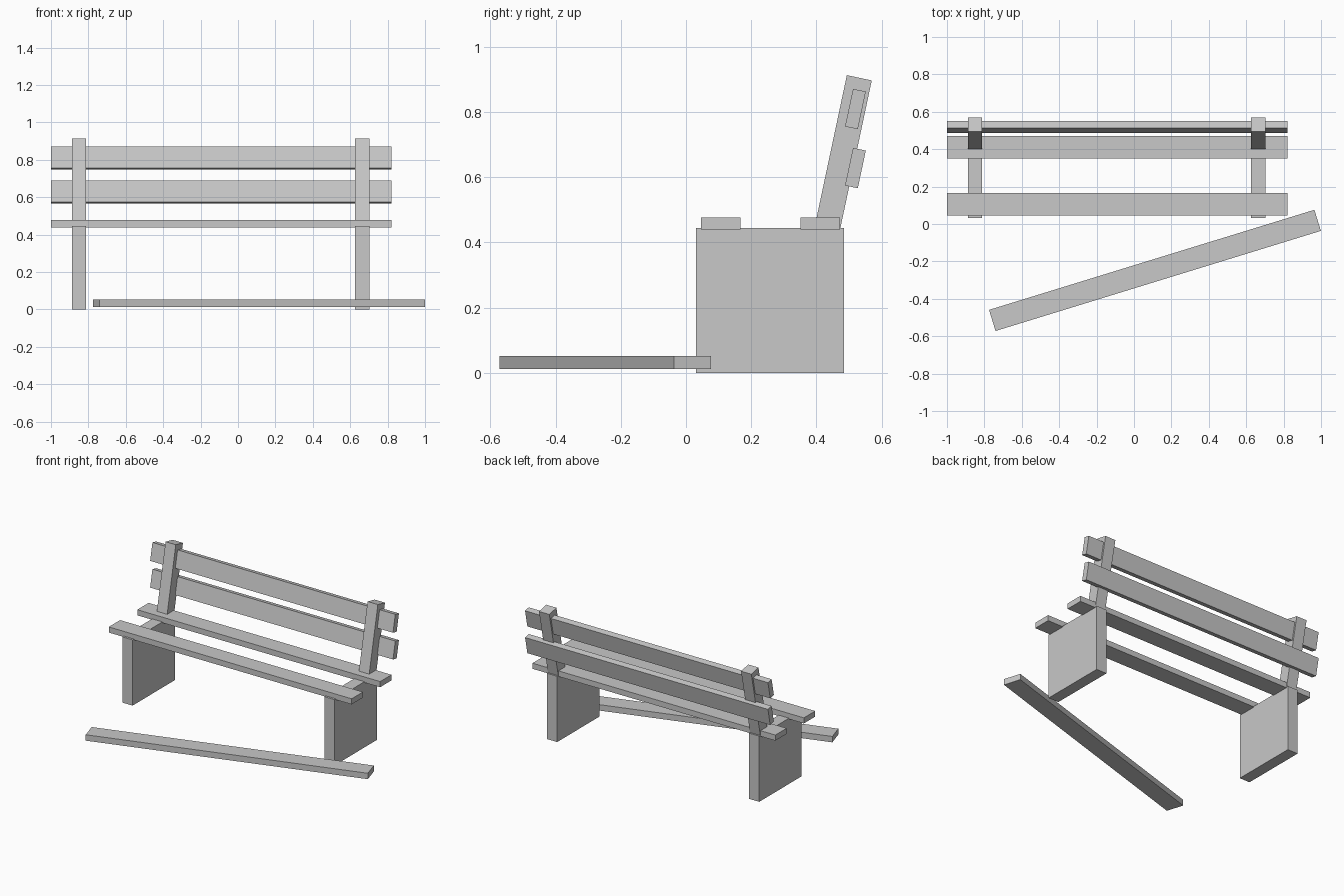
import bpy
import math
from mathutils import Matrix, Vector

if "Cube" in bpy.data.objects:
    bpy.data.objects.remove(bpy.data.objects["Cube"])

grey = bpy.data.materials.new("plain grey")
grey.diffuse_color = (0.58, 0.58, 0.58, 1)
grey.use_nodes = True
grey.node_tree.nodes["Principled BSDF"].inputs["Base Color"].default_value = grey.diffuse_color

TILT = math.radians(-12)      # backrest leans backwards
SLAT_LENGTH = 1.82
SLAT_X = -0.09
LEG_X = {"left": -0.85, "right": 0.664}


def box(name, size, centre, rot=(0, 0, 0)):
    """Add a flat-shaded box with its size baked into the mesh."""
    bpy.ops.mesh.primitive_cube_add(size=1, location=centre, rotation=rot)
    ob = bpy.context.object
    ob.name = name
    ob.data.transform(Matrix.Diagonal(Vector((*size, 1))))
    ob.data.materials.append(grey)
    return ob


# Slab legs and the leaning posts standing on them
for side, x in LEG_X.items():
    box(side + "_leg", (0.077, 0.454, 0.445), (x, 0.258, 0.2225))
    box(side + "_back_post", (0.077, 0.078, 0.48), (x, 0.4815, 0.67), (TILT, 0, 0))

# Two seat slats
for name, y in (("front_seat_slat", 0.106), ("rear_seat_slat", 0.411)):
    box(name, (SLAT_LENGTH, 0.121, 0.038), (SLAT_X, y, 0.458))

# Two backrest slats, tilted with the posts
for name, z in (("lower_back_slat", 0.628), ("upper_back_slat", 0.809)):
    box(name, (SLAT_LENGTH, 0.04, 0.118), (SLAT_X, 0.5195, z), (TILT, 0, 0))

# Loose plank lying in front
box("loose_plank", (SLAT_LENGTH, 0.118, 0.04), (0.112, -0.248, 0.032),
    (0, 0, math.radians(17.1)))
